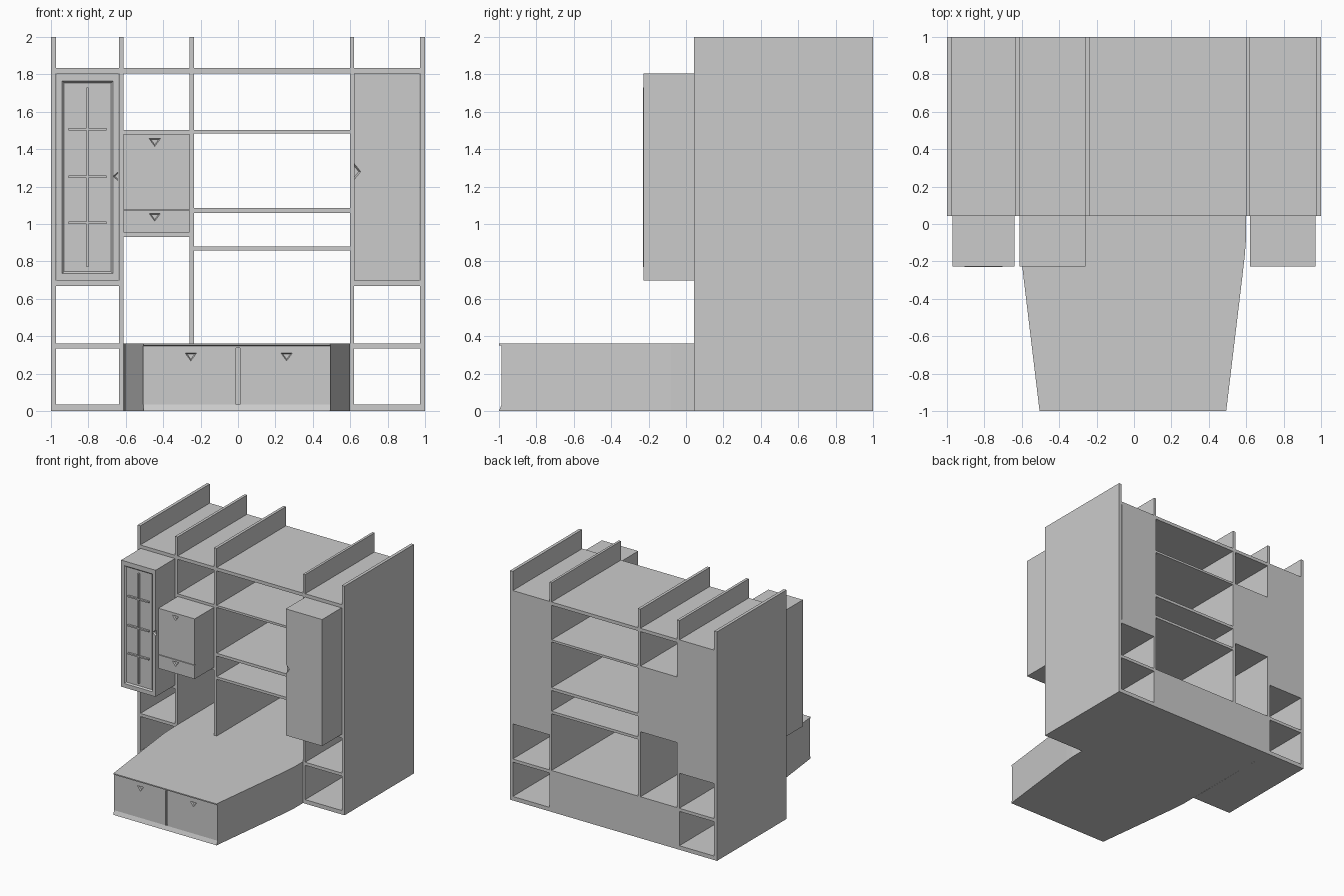
import bpy, bmesh

if "Cube" in bpy.data.objects:
    bpy.data.objects.remove(bpy.data.objects["Cube"])

BACK, EDGE, FACE = 1.0, 0.042, -0.226      # rear, shelf front, cabinet front (y)


def loft(name, rings):
    """Closed solid through rings that have the same number of points."""
    bm = bmesh.new()
    vs = [[bm.verts.new(p) for p in r] for r in rings]
    n = len(rings[0])
    for a, b in zip(vs, vs[1:]):
        for i in range(n):
            j = (i + 1) % n
            bm.faces.new((a[i], a[j], b[j], b[i]))
    bm.faces.new(vs[0])
    bm.faces.new(vs[-1])
    bmesh.ops.recalc_face_normals(bm, faces=bm.faces)
    me = bpy.data.meshes.new(name)
    bm.to_mesh(me)
    bm.free()
    ob = bpy.data.objects.new(name, me)
    bpy.context.collection.objects.link(ob)
    return ob


def box(name, x0, x1, y0, y1, z0, z1):
    ring = lambda z: [(x0, y0, z), (x1, y0, z), (x1, y1, z), (x0, y1, z)]
    return loft(name, [ring(z0), ring(z1)])


def cut(target, cutter):
    bpy.context.view_layer.objects.active = target
    m = target.modifiers.new("cut", 'BOOLEAN')
    m.operation, m.solver, m.object = 'DIFFERENCE', 'EXACT', cutter
    bpy.ops.object.modifier_apply(modifier=m.name)
    bpy.data.objects.remove(cutter)


def recess(target, pts, face, depth, inset, pivot):
    """Sloped-wall pocket: outline pts (x, z) shrinks by inset (x, z factors)."""
    inner = [(pivot[0] + (x - pivot[0]) * inset[0], pivot[1] + (z - pivot[1]) * inset[1])
             for x, z in pts]
    rings = [[(x, y, z) for x, z in p] for p, y in
             ((pts, face - 0.02), (pts, face), (inner, face + depth))]
    cut(target, loft("recess_cutter", rings))


def finger_pull(target, x, z, face):
    pts = [(x - 0.03, z + 0.02), (x + 0.03, z + 0.02), (x, z - 0.021)]
    recess(target, pts, face, 0.012, (0.68, 0.68), (x, z + 0.006))


def edge_pull(target, x, z, dx, half, face):
    pts = [(x, z - half), (x, z + half), (x + dx, z)]
    recess(target, pts, face, 0.015, (0.72, 0.72), (x, z))


# Uprights
for name, x0, x1, z0 in (("left_side", -1, -0.973, 0), ("left_upright", -0.636, -0.612, 0),
                         ("middle_upright", -0.26, -0.235, 0.36),
                         ("right_upright", 0.599, 0.62, 0), ("right_side", 0.973, 1, 0)):
    box(name, x0, x1, EDGE, BACK, z0, 2)

# Shelves, bay by bay
bays = {
    "left": (-0.973, -0.636, ((0, 0.035), (0.335, 0.362), (0.668, 0.699), (1.804, 1.833))),
    "inner_left": (-0.612, -0.26, ((0.93, 0.955), (1.48, 1.503), (1.804, 1.833))),
    "centre": (-0.235, 0.599, ((0.857, 0.88), (1.06, 1.085), (1.484, 1.503), (1.804, 1.833))),
    "right": (0.62, 0.973, ((0, 0.035), (0.335, 0.362), (0.668, 0.699), (1.804, 1.833))),
}
for bay, (x0, x1, levels) in bays.items():
    for i, (z0, z1) in enumerate(levels):
        box(f"{bay}_shelf_{i + 1}", x0, x1, EDGE, BACK, z0, z1)

# Tapered base cabinet with an overhanging top lip and flared foot
rings = []
for z, y in ((0, -1), (0.035, -0.986), (0.348, -0.986), (0.352, -1), (0.362, -1)):
    x = 0.493 + (y + 1) * 0.115
    right = [(x, y), (0.577, -0.3), (0.592, -0.17), (0.599, -0.08), (0.599, BACK)]
    left = [(-0.612, BACK), (-0.61, -0.08), (-0.604, -0.17), (-0.589, -0.3), (-x - 0.012, y)]
    rings.append([(px, py, z) for px, py in right + left])
base = loft("base_cabinet", rings)
cut(base, box("groove_cutter", -0.01, 0.01, -1.05, -0.974, 0.036, 0.338))
for x in (-0.252, 0.26):
    finger_pull(base, x, 0.289, -0.986)

# Small cupboard with a drawer below
cupboard = box("drawer_cupboard", -0.612, -0.26, FACE, BACK, 0.955, 1.48)
cut(cupboard, box("gap_cutter", -0.7, -0.2, -0.3, FACE + 0.01, 1.073, 1.078))
for z in (1.436, 1.036):
    finger_pull(cupboard, -0.445, z, FACE)

# Tall right cabinet
tall_right = box("right_cabinet", 0.62, 0.971, FACE, BACK, 0.699, 1.804)
edge_pull(tall_right, 0.618, 1.28, 0.038, 0.047, FACE)

# Tall left cabinet with recessed glazed door and glazing bars
tall_left = box("left_cabinet", -0.971, -0.638, FACE, BACK, 0.699, 1.804)
edge_pull(tall_left, -0.636, 1.255, -0.033, 0.027, FACE)
recess(tall_left, [(-0.94, 0.735), (-0.668, 0.735), (-0.668, 1.764), (-0.94, 1.764)],
       FACE, 0.012, (0.92, 0.98), (-0.804, 1.25))
box("glazing_bar_vertical", -0.81, -0.799, FACE - 0.005, FACE + 0.013, 0.77, 1.73)
for i, z in enumerate((1.007, 1.252, 1.506)):
    box(f"glazing_bar_{i + 1}", -0.905, -0.703, FACE - 0.005, FACE + 0.013, z - 0.006, z + 0.006)
